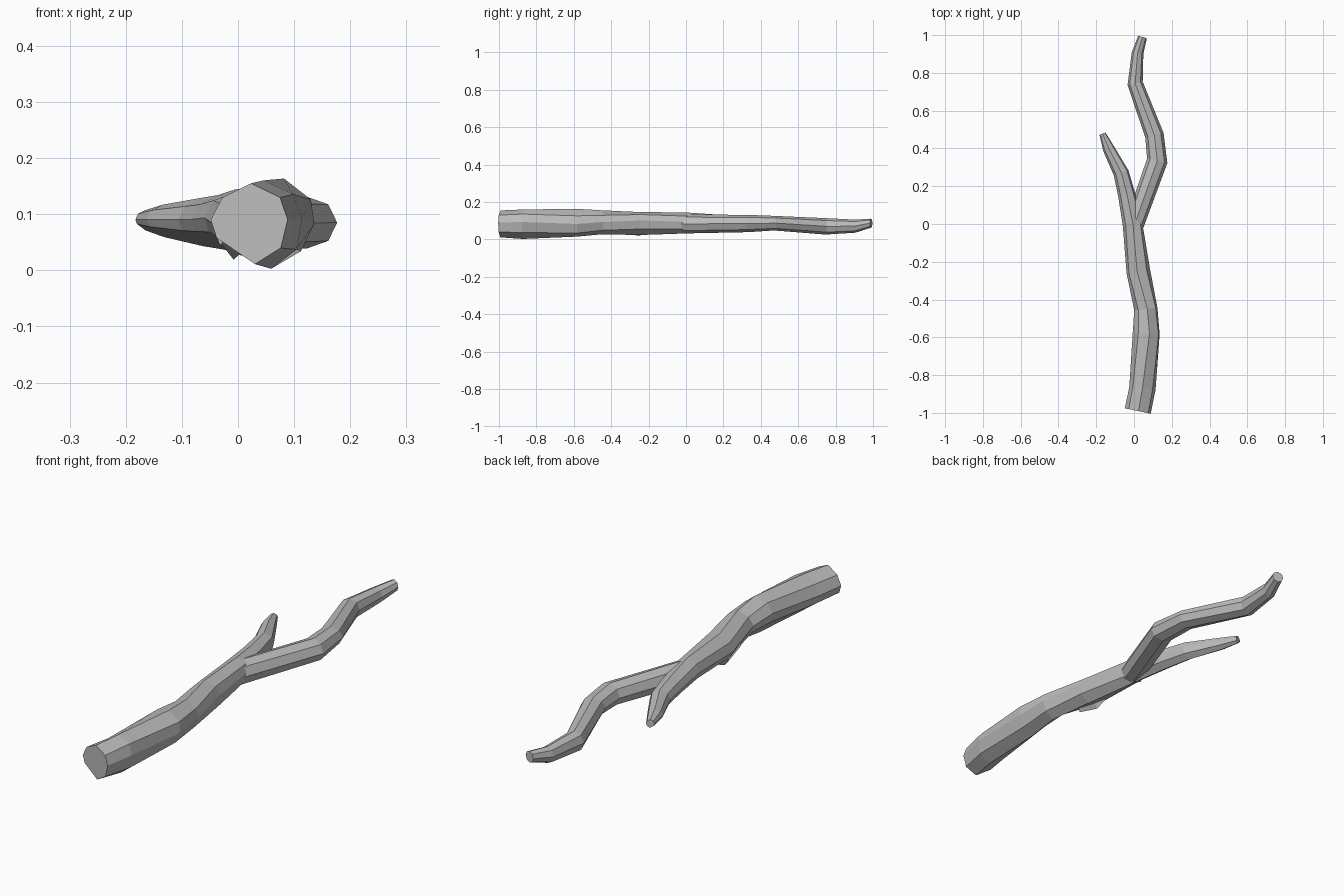
import bpy, bmesh
from math import sin, cos, pi, radians
from mathutils import Vector

cube = bpy.data.objects.get("Cube")
if cube:
    bpy.data.objects.remove(cube, do_unlink=True)

# One flat grey for the whole branch
grey = bpy.data.materials.new("weathered grey")
grey.use_nodes = True
colour = (0.5, 0.5, 0.5, 1)
grey.diffuse_color = colour
grey.node_tree.nodes["Principled BSDF"].inputs["Base Color"].default_value = colour

UP = Vector((0, 0, 1))


def limb(name, section, rings):
    """Loft a section along rings of (x, y, z, half width, half height, twist)."""
    bm = bmesh.new()
    centres = [Vector(r[:3]) for r in rings]
    loops = []
    for i, (c, ring) in enumerate(zip(centres, rings)):
        before, after = centres[max(i - 1, 0)], centres[min(i + 1, len(rings) - 1)]
        ahead = after - before
        ahead.z = 0
        side = ahead.normalized().cross(UP)
        w, h, twist = ring[3:]
        ca, sa = cos(radians(twist)), sin(radians(twist))
        loops.append([bm.verts.new(c + side * w * (u * ca - v * sa) + UP * h * (u * sa + v * ca))
                      for u, v in section])
    n = len(section)
    for a, b in zip(loops, loops[1:]):
        for k in range(n):
            j = (k + 1) % n
            bm.faces.new((a[k], a[j], b[j], b[k]))
    bm.faces.new(loops[0])
    bm.faces.new(loops[-1])
    bmesh.ops.recalc_face_normals(bm, faces=bm.faces)
    mesh = bpy.data.meshes.new(name)
    bm.to_mesh(mesh)
    bm.free()
    mesh.materials.append(grey)
    obj = bpy.data.objects.new(name, mesh)
    bpy.context.collection.objects.link(obj)
    return obj


# Irregular, keeled section for the trunk; regular one for the fork
keeled = [(1, 0.1), (0.8, 0.65), (0.05, 1), (-0.7, 0.65),
          (-1, 0.1), (-0.85, -0.35), (0.15, -1), (0.82, -0.6)]
octagon = [(cos(k * pi / 4), sin(k * pi / 4)) for k in range(8)]

# Trunk, running on into the short left-hand twig
limb("trunk_and_short_twig", keeled, [
    (0.02, -0.99, 0.083, 0.07, 0.072, 0),
    (0.045, -0.87, 0.081, 0.07, 0.079, 3),
    (0.063, -0.58, 0.091, 0.073, 0.075, -12),
    (0.062, -0.45, 0.092, 0.062, 0.064, -5),
    (0.024, -0.25, 0.084, 0.064, 0.063, 10),
    (-0.008, 0.0, 0.088, 0.052, 0.056, 0),
    (-0.038, 0.15, 0.086, 0.046, 0.048, 0),
    (-0.068, 0.27, 0.086, 0.041, 0.043, 0),
    (-0.135, 0.40, 0.088, 0.031, 0.029, 0),
    (-0.167, 0.478, 0.089, 0.017, 0.018, 0),
])

# Long fork that bends right, then back to the tip
limb("long_fork", octagon, [
    (0.0, -0.01, 0.083, 0.05, 0.051, 0),
    (0.123, 0.335, 0.085, 0.055, 0.046, 0),
    (0.108, 0.47, 0.087, 0.05, 0.039, 0),
    (0.006, 0.745, 0.07, 0.041, 0.044, 0),
    (0.019, 0.905, 0.071, 0.031, 0.035, 0),
    (0.045, 0.99, 0.087, 0.024, 0.024, 0),
])

# Broken knot under the trunk
limb("knot", octagon[::2], [
    (0.01, -0.34, 0.07, 0.03, 0.035, 0),
    (-0.008, -0.25, 0.047, 0.022, 0.028, 0),
    (-0.01, -0.2, 0.06, 0.012, 0.02, 0),
])
